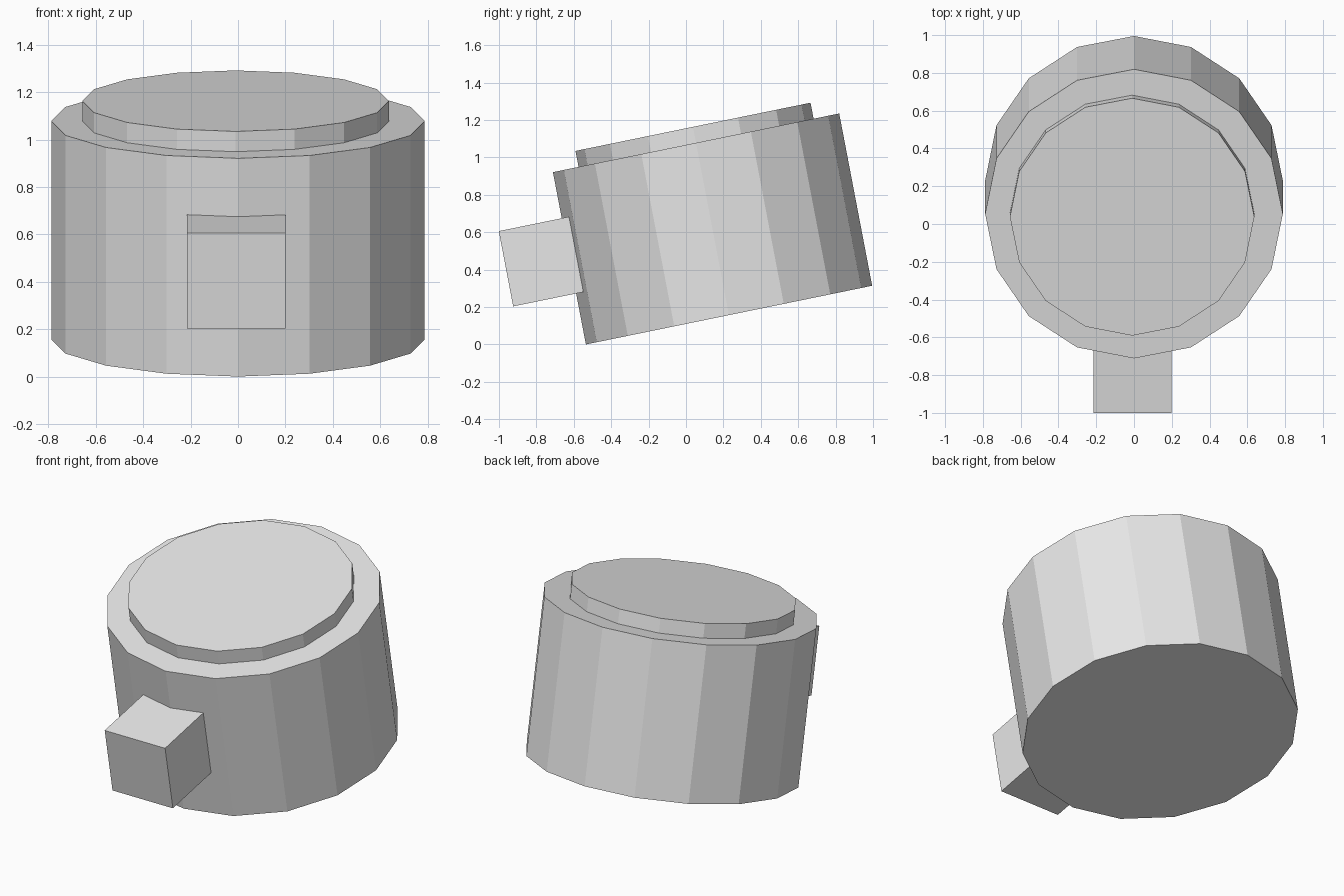
import bpy
import bmesh
import math
from mathutils import Matrix

cube = bpy.data.objects.get("Cube")
if cube:
    bpy.data.objects.remove(cube, do_unlink=True)

# One plain grey for every part
grey = bpy.data.materials.new("light_grey")
grey.use_nodes = True
grey.diffuse_color = (0.8, 0.8, 0.8, 1)
grey.node_tree.nodes["Principled BSDF"].inputs["Base Color"].default_value = (0.8, 0.8, 0.8, 1)

# Shared tilted frame: origin at the middle of the drum's base, slightly stretched upward
frame = (Matrix.Translation((0, 0.23, 0.157))
         @ Matrix.Diagonal((1, 0.99, 1.025, 1))
         @ Matrix.Rotation(math.radians(11.2), 4, 'X'))


def add_part(name, bm):
    bm.transform(frame)
    bmesh.ops.recalc_face_normals(bm, faces=bm.faces)
    mesh = bpy.data.meshes.new(name)
    bm.to_mesh(mesh)
    bm.free()
    mesh.materials.append(grey)
    bpy.context.collection.objects.link(bpy.data.objects.new(name, mesh))


def add_disc(name, radius, bottom, top, x=0, sides=16):
    bm = bmesh.new()
    place = Matrix.Translation((x, 0, (bottom + top) / 2))
    bmesh.ops.create_cone(bm, cap_ends=True, segments=sides, radius1=radius,
                          radius2=radius, depth=top - bottom, matrix=place)
    add_part(name, bm)


def add_box(name, centre, size):
    bm = bmesh.new()
    place = Matrix.Translation(centre) @ Matrix.Diagonal((*size, 1))
    bmesh.ops.create_cube(bm, size=1, matrix=place)
    add_part(name, bm)


# Drum body, raised lid and front block
add_disc("drum_body", 0.788, 0, 0.916)
add_disc("raised_lid", 0.647, 0.88, 1.001, x=-0.01)
add_box("front_block", (-0.008, -0.917, 0.471), (0.415, 0.435, 0.4))
